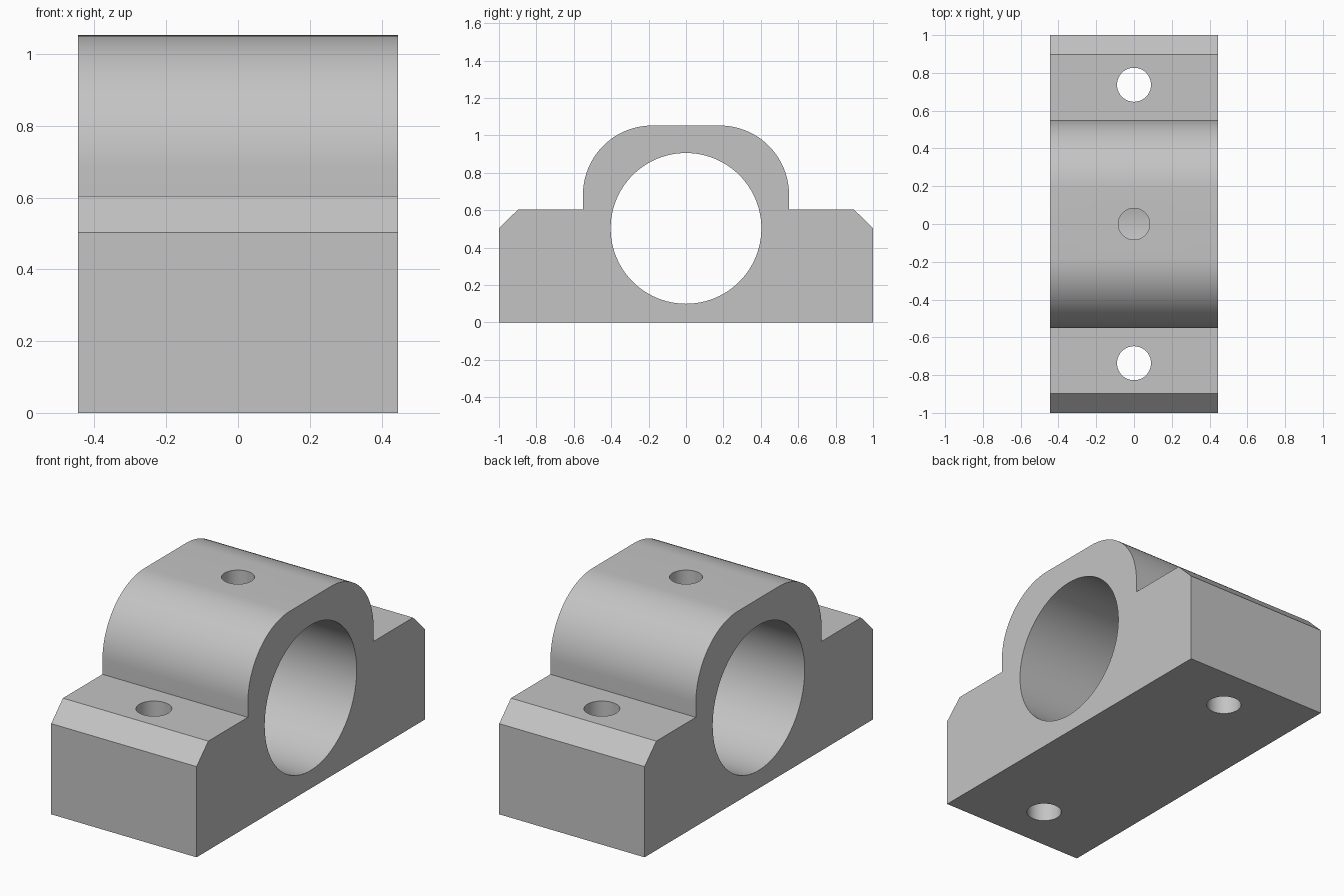
import bpy, bmesh
from math import sin, cos, pi, radians

cube = bpy.data.objects.get("Cube")
if cube:
    bpy.data.objects.remove(cube, do_unlink=True)

HALF_WIDTH = 0.446
TOP, STEP, CHAMFER_Z = 1.053, 0.605, 0.503
HUMP, FILLET = 0.551, 0.37
BORE_Z, BORE_R = 0.503, 0.403
BOLT_Y, BOLT_R, OIL_R = 0.737, 0.09, 0.083

grey = bpy.data.materials.new("light grey metal")
grey.use_nodes = True
colour = (0.55, 0.55, 0.55, 1)
grey.diffuse_color = colour
grey.node_tree.nodes["Principled BSDF"].inputs["Base Color"].default_value = colour


def make_cutter(name, radius, depth, location, rotation=(0, 0, 0)):
    bpy.ops.mesh.primitive_cylinder_add(vertices=96, radius=radius, depth=depth,
                                        location=location, rotation=rotation)
    cutter = bpy.context.object
    cutter.name = name
    cutter.data.materials.append(grey)
    cutter.hide_render = True
    return cutter


# Half of the side profile: chamfered foot, step and rounded shoulder
half = [(1, 0), (1, CHAMFER_Z), (0.897, STEP), (HUMP, STEP)]
steps = 24
for i in range(steps + 1):
    a = pi / 2 * i / steps
    half.append((HUMP - FILLET + FILLET * cos(a), TOP - FILLET + FILLET * sin(a)))
profile = half + [(-y, z) for y, z in reversed(half)]

# Housing: extrude the mirrored profile across the width
bm = bmesh.new()
face = bm.faces.new([bm.verts.new((-HALF_WIDTH, y, z)) for y, z in profile])
result = bmesh.ops.extrude_face_region(bm, geom=[face])
bmesh.ops.translate(bm, vec=(2 * HALF_WIDTH, 0, 0),
                    verts=[v for v in result["geom"] if isinstance(v, bmesh.types.BMVert)])
bmesh.ops.recalc_face_normals(bm, faces=bm.faces)
mesh = bpy.data.meshes.new("bearing_housing")
bm.to_mesh(mesh)
bm.free()
mesh.materials.append(grey)
housing = bpy.data.objects.new("bearing_housing", mesh)
bpy.context.collection.objects.link(housing)

# Shaft bore, two bolt holes and the oil hole that opens into the bore
cutters = [
    make_cutter("bore_cutter", BORE_R, 2, (0, 0, BORE_Z), (0, pi / 2, 0)),
    make_cutter("oil_hole_cutter", OIL_R, 0.6, (0, 0, TOP)),
]
for side, label in ((-1, "front"), (1, "back")):
    cutters.append(make_cutter(label + "_bolt_hole_cutter", BOLT_R, 2,
                               (0, side * BOLT_Y, 0.3)))

bpy.ops.object.select_all(action="DESELECT")
housing.select_set(True)
bpy.context.view_layer.objects.active = housing
for cutter in cutters:
    cut = housing.modifiers.new(cutter.name, "BOOLEAN")
    cut.operation = "DIFFERENCE"
    cut.solver = "EXACT"
    cut.object = cutter
    bpy.ops.object.modifier_apply(modifier=cut.name)
for cutter in cutters:
    bpy.data.objects.remove(cutter, do_unlink=True)

# Smooth curved walls, crisp machined edges
bpy.ops.object.shade_smooth_by_angle(angle=radians(30))
